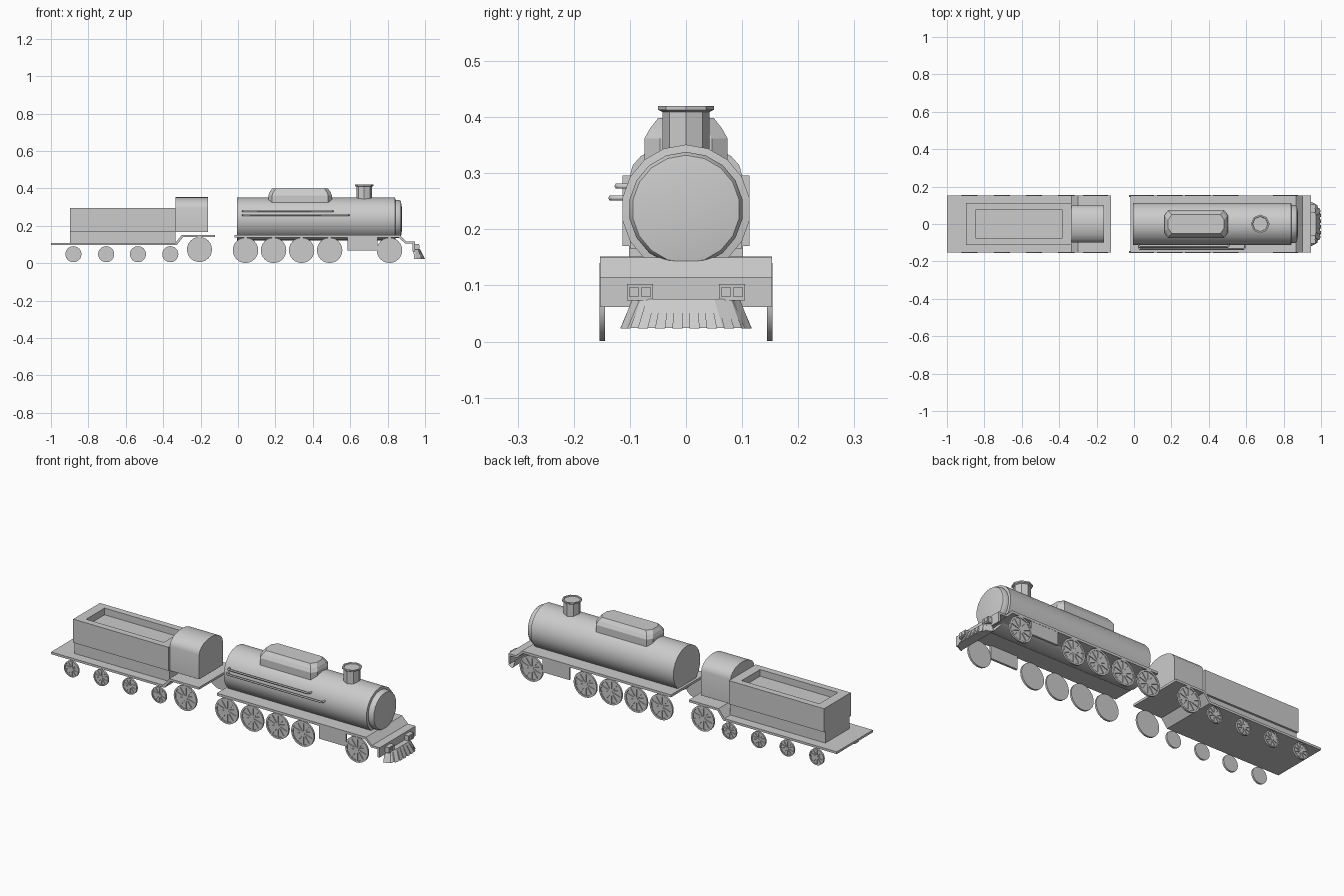
import bpy, bmesh, math
from mathutils import Vector, Matrix

if "Cube" in bpy.data.objects:
    bpy.data.objects.remove(bpy.data.objects["Cube"])


def finish(name, bm, smooth=None):
    bmesh.ops.recalc_face_normals(bm, faces=bm.faces)
    me = bpy.data.meshes.new(name)
    bm.to_mesh(me)
    bm.free()
    ob = bpy.data.objects.new(name, me)
    bpy.context.collection.objects.link(ob)
    if smooth:
        bpy.ops.object.select_all(action='DESELECT')
        ob.select_set(True)
        bpy.context.view_layer.objects.active = ob
        bpy.ops.object.shade_smooth_by_angle(angle=math.radians(smooth))
    return ob


def loft(bm, rings, caps=True):
    loops = [[bm.verts.new(p) for p in r] for r in rings]
    n = len(loops[0])
    for a, b in zip(loops, loops[1:]):
        for i in range(n):
            j = (i + 1) % n
            bm.faces.new((a[i], a[j], b[j], b[i]))
    if caps:
        bm.faces.new(loops[0])
        bm.faces.new(loops[-1])


def lathe(bm, profile, axis, centre, n, phase=0.0):
    """profile: (radius, position along axis)"""
    c = Vector(centre)
    rings = []
    for r, t in profile:
        ring = []
        for i in range(n):
            a = 2 * math.pi * i / n + phase
            u, v = r * math.sin(a), r * math.cos(a)
            off = {'x': (t, u, v), 'y': (u, t, v), 'z': (u, v, t)}[axis]
            ring.append(c + Vector(off))
        rings.append(ring)
    loft(bm, rings)


def side_prism(name, pts, y):
    bm = bmesh.new()
    loft(bm, [[(x, s, z) for x, z in pts] for s in (-y, y)])
    return finish(name, bm)


def box(bm, x0, x1, y0, y1, z0, z1):
    loft(bm, [[(x0, y0, z), (x1, y0, z), (x1, y1, z), (x0, y1, z)] for z in (z0, z1)])


# Spoked wheels: flat inside, recessed spokes outside
def wheel(name, x, r, z, s):
    bm = bmesh.new()
    lathe(bm, [(.002, .144 * s), (r, .144 * s), (r, .154 * s), (r * .86, .154 * s),
               (r * .86, .149 * s), (.002, .149 * s)], 'y', (x, 0, z), 24)
    lathe(bm, [(r * .2, .148 * s), (r * .2, .154 * s)], 'y', (x, 0, z), 12)
    for k in range(10):
        a = 2 * math.pi * k / 10
        d = Vector((math.sin(a), 0, math.cos(a)))
        p = Vector((d.z, 0, -d.x)) * r * .07
        c = Vector((x, 0, z))
        loft(bm, [[c + d * q * r + p * w + Vector((0, y * s, 0))
                   for w, y in ((-1, .148), (1, .148), (1, .153), (-1, .153))] for q in (.15, .88)])
    finish(name, bm, 30)


for s, side in ((-1, "right"), (1, "left")):
    for x in (.04, .19, .34, .49, .81):
        wheel("engine_wheel_" + side, x, .068, .069, s)
    wheel("tender_large_wheel_" + side, -.206, .067, .073, s)
    for x in (-.88, -.705, -.535, -.362):
        wheel("tender_small_wheel_" + side, x, .043, .048, s)
    # Hanging side plates
    bm = bmesh.new()
    box(bm, .585, .745, min(s * .14, s * .152), max(s * .14, s * .152), .068, .14)
    finish("side_plate_" + side, bm)

# Decks
side_prism("engine_deck", [(-.018, .15), (.865, .15), (.90, .115), (.945, .115), (.945, .062),
                           (.934, .062), (.934, .104), (.895, .104), (.86, .137), (-.018, .137)], .153)
side_prism("tender_deck", [(-1, .108), (-.335, .108), (-.30, .152), (-.124, .152),
                           (-.124, .14), (-.293, .14), (-.328, .096), (-1, .096)], .153)

# Boiler with stepped, domed front
bm = bmesh.new()
lathe(bm, [(.115, -.005), (.115, .84), (.102, .842), (.102, .862), (.096, .871),
           (.057, .877)], 'x', (0, 0, .236), 18)
finish("boiler", bm, 35)

# Long dome on top: chamfered plan and bevelled top
bm = bmesh.new()
rings = []
for hx, hy, z in ((.17, .074, .32), (.17, .074, .362), (.163, .064, .38), (.15, .05, .398)):
    c, d = .02, .028
    q = [(hx, hy - d), (hx - c, hy)]
    q = q + [(-x, y) for x, y in q[::-1]]
    q = q + [(x, -y) for x, y in q[::-1]]
    rings.append([(.332 + x, y, z) for x, y in q])
loft(bm, rings)
finish("long_dome", bm)

# Chimney
bm = bmesh.new()
lathe(bm, [(.042, .33), (.042, .409), (.05, .413), (.05, .42), (.042, .42), (.04, .416)],
      'z', (.675, 0, 0), 8)
finish("chimney", bm)

# Handrail pipes with ends bent into the boiler, one side only
for x0, x1, y, z in ((.025, .507, -.123, .277), (.025, .592, -.134, .256)):
    cu = bpy.data.curves.new("pipe", 'CURVE')
    cu.dimensions = '3D'
    cu.bevel_depth = .005
    cu.bevel_resolution = 1
    cu.use_fill_caps = True
    sp = cu.splines.new('POLY')
    pts = [(x0, -.10, z), (x0, y + .006, z), (x0 + .006, y, z),
           (x1 - .006, y, z), (x1, y + .006, z), (x1, -.10, z)]
    sp.points.add(len(pts) - 1)
    for p, co in zip(sp.points, pts):
        p.co = (*co, 1)
    bpy.context.collection.objects.link(bpy.data.objects.new("boiler_pipe", cu))

# Front guard: fanned wedge with slats
top = [(.945, .095), (.962, .082), (.972, .05)]
low = [(.95, .117), (.98, .104), (.999, .066)]
full = lambda h: h + [(x, -y) for x, y in h[::-1]]
bm = bmesh.new()
loft(bm, [[(x, y, .076) for x, y in full(top)], [(x - .004, y, .024) for x, y in full(low)]])


def along(path, y):
    p = full(path)
    for (xa, ya), (xb, yb) in zip(p, p[1:]):
        if yb <= y <= ya:
            return xa + (xb - xa) * (ya - y) / max(ya - yb, 1e-6)
    return p[0][0]


for i in range(8):
    t = (i - 3.5) / 3.5
    rings = []
    for path, z, w in ((top, .076, .0075), (low, .023, .009)):
        y = t * (path[0][1] - w)
        xs = [along(path, y + k) for k in (-w, w)]
        rings.append([(xs[0] - .008, y - w, z), (xs[1] - .008, y + w, z),
                      (xs[1] + .001, y + w, z), (xs[0] + .001, y - w, z)])
    loft(bm, rings)
finish("front_guard", bm)

# Paired front lamps
for s in (-1, 1):
    bm = bmesh.new()
    box(bm, .94, .968, s * .082 - .023, s * .082 + .023, .073, .103)
    for o in (-.011, .011):
        box(bm, .96, .971, s * .082 + o - .008, s * .082 + o + .008, .079, .097)
    finish("front_lamp_pair", bm)

# Tender body: narrow base and wider bin with sunken load area
bm = bmesh.new()
box(bm, -.897, -.333, -.102, .102, .108, .17)
finish("tender_base", bm)
bm = bmesh.new()
rect = lambda x0, x1, y, z: [(x0, -y, z), (x1, -y, z), (x1, y, z), (x0, y, z)]
loft(bm, [rect(-.897, -.333, .113, .17), rect(-.897, -.333, .113, .296),
          rect(-.845, -.384, .078, .296), rect(-.845, -.384, .078, .26)])
finish("tender_bin", bm)

# Arched cab
bm = bmesh.new()
prof = [(-.1, .166), (.1, .166)] + [
    (.1 * math.cos(math.pi * i / 10), .296 + .058 * math.sin(math.pi * i / 10)) for i in range(11)]
loft(bm, [[(x, y, z) for y, z in prof] for x in (-.334, -.16)])
finish("cab", bm, 30)
